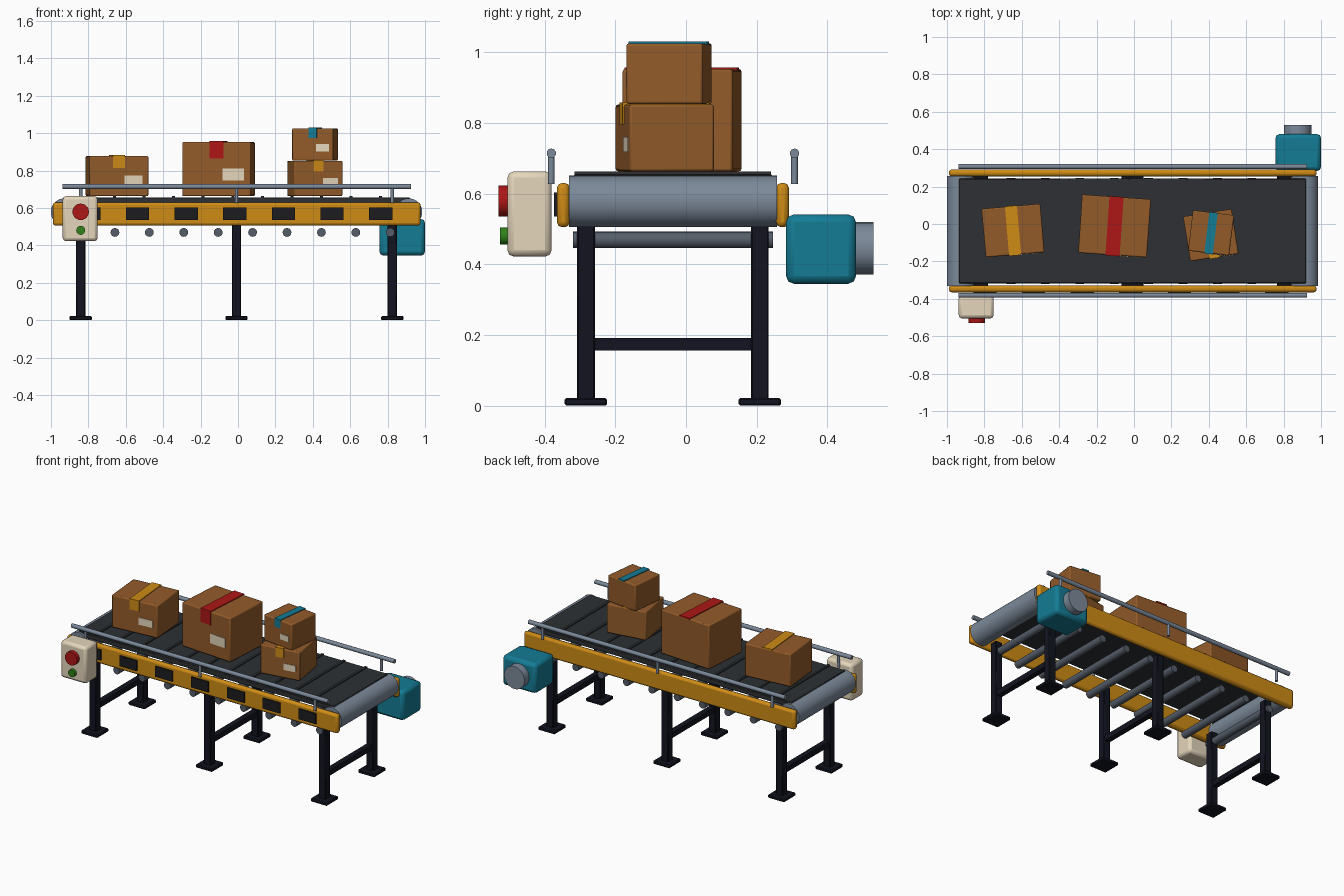
import bpy, math
from mathutils import Matrix, Vector

if "Cube" in bpy.data.objects:
    bpy.data.objects.remove(bpy.data.objects["Cube"])

CX, CY = -0.008, -0.037          # centre of the conveyor bed


def mat(name, r, g, b):
    m = bpy.data.materials.new(name)
    m.diffuse_color = (r, g, b, 1)
    m.use_nodes = True
    m.node_tree.nodes["Principled BSDF"].inputs["Base Color"].default_value = m.diffuse_color
    return m


YELLOW = mat("yellow_paint", .62, .26, .008)
BLACK = mat("black_paint", .012, .012, .014)
LEG = mat("dark_frame", .006, .007, .014)
STEEL = mat("steel", .2, .25, .32)
DARK_STEEL = mat("dark_steel", .09, .11, .14)
BELT = mat("rubber", .026, .03, .034)
CARD = mat("cardboard", .29, .105, .023)
CREAM = mat("cream", .78, .67, .5)
RED = mat("red", .42, .008, .008)
GREEN = mat("green", .03, .22, .01)
TEAL = mat("teal", .007, .2, .3)


def box(name, lo, hi, m, bevel=0.0, seg=2, frame=None):
    """Box between two corners, optionally bevelled and placed by a frame matrix."""
    lo, hi = Vector(lo), Vector(hi)
    bpy.ops.mesh.primitive_cube_add(size=1)
    o = bpy.context.object
    o.name = name
    o.data.transform(Matrix.Translation((lo + hi) / 2) @ Matrix.Diagonal((*(hi - lo), 1)))
    if frame:
        o.matrix_world = frame
    o.data.materials.append(m)
    if bevel:
        b = o.modifiers.new("bevel", 'BEVEL')
        b.width, b.segments = bevel, seg
        bpy.ops.object.shade_smooth_by_angle(angle=math.radians(35))
    return o


def rod(name, a, b, r, m, sides=24, bevel=0.0):
    """Cylinder from point a to point b."""
    a, b = Vector(a), Vector(b)
    d = b - a
    bpy.ops.mesh.primitive_cylinder_add(
        radius=r, depth=d.length, vertices=sides, location=(a + b) / 2,
        rotation=d.to_track_quat('Z', 'Y').to_euler())
    o = bpy.context.object
    o.name = name
    o.data.materials.append(m)
    if bevel:
        mod = o.modifiers.new("bevel", 'BEVEL')
        mod.width, mod.segments, mod.limit_method = bevel, 1, 'ANGLE'
    bpy.ops.object.shade_smooth_by_angle(angle=math.radians(40))
    return o


# Side rails and guard rails
for s, side in ((-1, "front"), (1, "back")):
    y0, y1 = sorted((CY + s * .292, CY + s * .328))
    box(f"{side}_side_rail", (CX - .982, y0, .505), (CX + .984, y1, .63), YELLOW, .014)
    gy = CY + s * .344
    rod(f"{side}_guard_rail", (CX - .93, gy, .714), (CX + .932, gy, .714), .0135, STEEL, 10)
    for i in (-1, 0, 1):
        x = CX + i * .833
        rod(f"{side}_guard_post", (x, gy, .627), (x, gy, .714), .0095, STEEL, 10)

# Hazard patches on the front rail
for i in range(7):
    x = -.797 + .26 * i
    box("hazard_patch", (x - .062, -.374, .535), (x + .062, -.36, .603), BLACK)

# End drums, belt and cleats
for s, side in ((-1, "left"), (1, "right")):
    x = CX + s * .92
    rod(f"{side}_drum", (x, CY - .294, .578), (x, CY + .294, .578), .073, STEEL, 32)
box("belt", (CX - .928, CY - .28, .622), (CX + .928, CY + .28, .656), BELT, .004, 1)
for i in range(12):
    x = -.818 - .079 + .079 + .158 * i
    if x < .9:
        box("belt_cleat", (x - .008, CY - .278, .65), (x + .008, CY + .278, .663), BELT)

# Return rollers under the belt
for i in range(10):
    x = -.842 + .184 * i
    rod("return_roller", (x, CY - .283, .469), (x, CY + .283, .469), .0235, DARK_STEEL, 16)

# Legs, feet and cross bars
for i in (-1, 0, 1):
    x = CX + i * .833
    for s, side in ((-1, "front"), (1, "back")):
        y = CY + s * .246
        box(f"{side}_leg", (x - .025, y - .025, .01), (x + .025, y + .025, .53), LEG, .004, 1)
        box(f"{side}_foot", (x - .06, y - .06, 0), (x + .06, y + .06, .022), LEG, .005, 1)
    box("cross_bar", (x - .018, CY - .235, .156), (x + .018, CY + .235, .191), LEG)

# Control box with stop and start buttons
box("control_box", (-.937, -.505, .422), (-.75, -.38, .663), CREAM, .018)
rod("stop_button", (-.841, -.495, .579), (-.841, -.53, .579), .044, RED)
rod("start_button", (-.841, -.495, .48), (-.841, -.526, .48), .024, GREEN)

# Drive motor
box("motor_housing", (.756, .283, .345), (1.0, .481, .541), TEAL, .022)
rod("motor_cap", (.875, .47, .445), (.875, .53, .445), .074, STEEL)


# Cartons, each with a tape strip over the top and a label on the front
def carton(name, x, y, z, w, d, h, deg, tape):
    f = Matrix.Translation((x, y, z)) @ Matrix.Rotation(math.radians(deg), 4, 'Z')
    box(name, (-w / 2, -d / 2, 0), (w / 2, d / 2, h), CARD, .007, 2, f)
    t = w * .103
    box(name + "_tape_top", (-t, -d / 2 - .004, h - .004), (t, d / 2 + .002, h + .005), tape, frame=f)
    box(name + "_tape_front", (-t, -d / 2 - .004, h * .7), (t, -d / 2 + .004, h + .005), tape, frame=f)
    box(name + "_label", (w * .09, -d / 2 - .003, h * .29), (w * .4, -d / 2 + .004, h * .51), CREAM, frame=f)


carton("left_carton", -.647, -.035, .663, .315, .26, .214, 5, YELLOW)
carton("middle_carton", -.104, -.011, .663, .368, .312, .289, -4, RED)
carton("lower_carton", .411, -.06, .663, .262, .242, .189, 9, YELLOW)
carton("upper_carton", .412, -.048, .853, .221, .218, .172, -7, TEAL)
